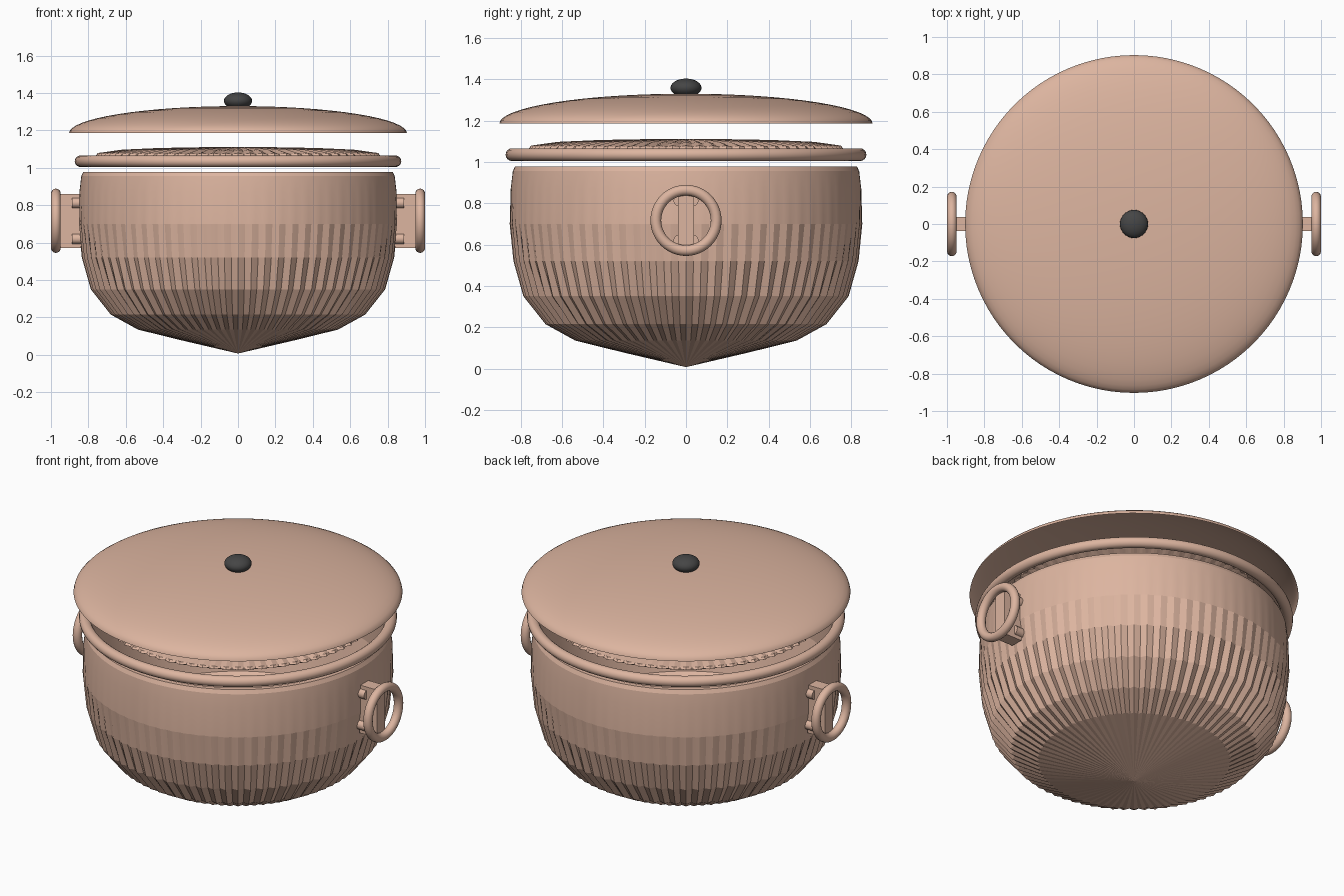
import bpy, bmesh, math
from mathutils import Matrix

if "Cube" in bpy.data.objects:
    bpy.data.objects.remove(bpy.data.objects["Cube"])


def material(name, color):
    m = bpy.data.materials.new(name)
    m.diffuse_color = (*color, 1)
    m.use_nodes = True
    m.node_tree.nodes["Principled BSDF"].inputs["Base Color"].default_value = m.diffuse_color
    return m


COPPER = material("copper", (0.72, 0.46, 0.35))
DARK = material("dark_knob", (0.06, 0.06, 0.06))


def make(name, bm, mat, smooth=None):
    bmesh.ops.recalc_face_normals(bm, faces=bm.faces)
    me = bpy.data.meshes.new(name)
    bm.to_mesh(me)
    bm.free()
    ob = bpy.data.objects.new(name, me)
    bpy.context.collection.objects.link(ob)
    me.materials.append(mat)
    if smooth:
        bpy.ops.object.select_all(action='DESELECT')
        ob.select_set(True)
        bpy.context.view_layer.objects.active = ob
        bpy.ops.object.shade_smooth_by_angle(angle=math.radians(smooth))
    return ob


def lathe(name, profile, seg, mat, smooth=None, flutes=0):
    """Revolve (radius, z, radial ripple, vertical ripple) points around z."""
    bm = bmesh.new()
    rings = []
    for r, z, amp, lift in profile:
        if r < 1e-4:
            rings.append([bm.verts.new((0, 0, z))] * seg)
            continue
        ring = []
        for i in range(seg):
            a = 2 * math.pi * i / seg
            w = math.cos(flutes * a)
            q = r + amp * (w - 1)
            ring.append(bm.verts.new((q * math.cos(a), q * math.sin(a), z + lift * w)))
        rings.append(ring)
    for lo, hi in zip(rings, rings[1:]):
        for i in range(seg):
            j = (i + 1) % seg
            bm.faces.new(list(dict.fromkeys((lo[i], lo[j], hi[j], hi[i]))))
    return make(name, bm, mat, smooth)


def torus(name, major, minor, seg, sides, matrix):
    bm = bmesh.new()
    grid = []
    for i in range(seg):
        a = 2 * math.pi * i / seg
        grid.append([])
        for k in range(sides):
            b = 2 * math.pi * k / sides
            r = major + minor * math.cos(b)
            grid[i].append(bm.verts.new((r * math.cos(a), r * math.sin(a), minor * math.sin(b))))
    for i in range(seg):
        for k in range(sides):
            n, m = (i + 1) % seg, (k + 1) % sides
            bm.faces.new((grid[i][k], grid[n][k], grid[n][m], grid[i][m]))
    bm.transform(matrix)
    return make(name, bm, COPPER, 60)


# Fluted bowl, ripples fading out towards the top, with an inner wall
body = [(0, 0.007, 0, 0), (0.30, 0.077, 0.004, 0), (0.535, 0.135, 0.008, 0),
        (0.68, 0.215, 0.011, 0), (0.787, 0.35, 0.010, 0), (0.835, 0.52, 0.006, 0),
        (0.853, 0.70, 0.002, 0), (0.848, 0.87, 0, 0), (0.838, 0.955, 0, 0),
        (0.827, 0.978, 0, 0), (0.80, 0.978, 0, 0), (0.81, 0.70, 0, 0),
        (0.74, 0.36, 0, 0), (0.50, 0.17, 0, 0), (0, 0.06, 0, 0)]
lathe("pot_body", body, 288, COPPER, smooth=8, flutes=72)

# Floating rim ring
torus("rim_ring", 0.842, 0.031, 96, 16, Matrix.Translation((0, 0, 1.035)))

# Shallow fluted inner cover
cover = [(0, 1.02, 0, 0), (0.70, 1.04, 0, 0), (0.76, 1.065, 0.008, 0),
         (0.75, 1.076, 0.008, 0.003), (0.62, 1.093, 0.006, 0.004),
         (0.42, 1.103, 0.004, 0.003), (0.2, 1.109, 0, 0.001), (0, 1.111, 0, 0)]
lathe("inner_cover", cover, 288, COPPER, flutes=72)

# Domed lid shell
lid = []
for k in range(17):
    t = math.pi / 2 * k / 16
    lid.append((0.903 * math.cos(t), 1.185 + 0.145 * math.sin(t), 0, 0))
lathe("lid", lid, 96, COPPER, smooth=40)

# Lid knob
bm = bmesh.new()
bmesh.ops.create_uvsphere(bm, u_segments=32, v_segments=16, radius=1,
                          matrix=Matrix.Translation((0, 0, 1.358)) @ Matrix.Diagonal((0.075, 0.075, 0.045, 1)))
make("lid_knob", bm, DARK, 60)

# Side handles: bracket, rivets and ring on each side
quarter = Matrix.Rotation(math.pi / 2, 4, 'Y')
for side, s in (("right", 1), ("left", -1)):
    bm = bmesh.new()
    bmesh.ops.create_cube(bm, size=1, matrix=Matrix.Translation((s * 0.9, 0, 0.716))
                          @ Matrix.Diagonal((0.12, 0.076, 0.29, 1)))
    make(side + "_bracket", bm, COPPER)
    bm = bmesh.new()
    for y in (-0.033, 0.033):
        for z in (0.62, 0.812):
            bmesh.ops.create_cone(bm, cap_ends=True, segments=12, radius1=0.028, radius2=0.028,
                                  depth=0.06, matrix=Matrix.Translation((s * 0.857, y, z)) @ quarter)
    make(side + "_rivets", bm, COPPER, 40)
    torus(side + "_ring", 0.146, 0.026, 48, 14, Matrix.Translation((s * 0.974, 0, 0.717)) @ quarter)
